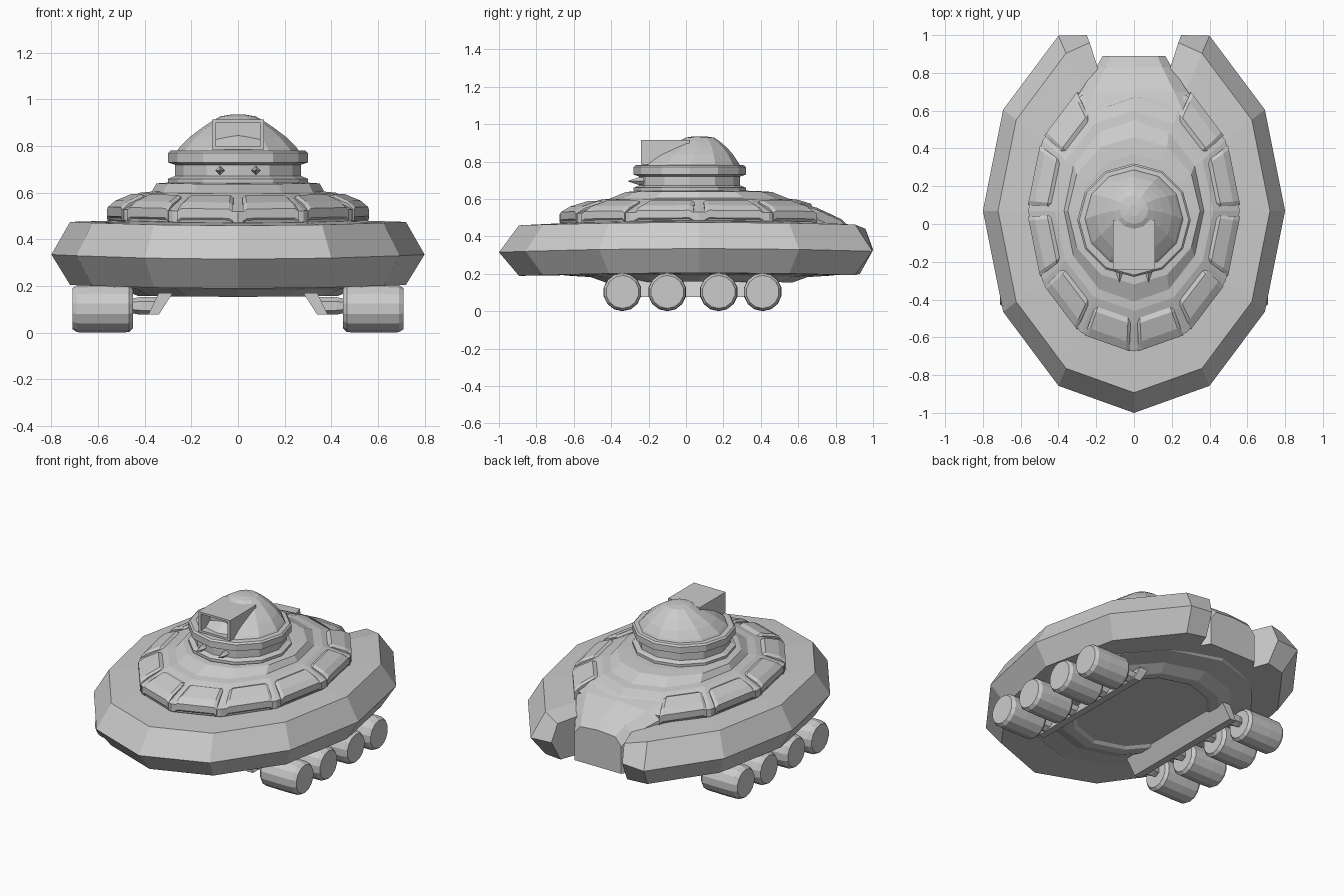
import bpy, bmesh
from math import sin, cos, pi, radians

if "Cube" in bpy.data.objects:
    bpy.data.objects.remove(bpy.data.objects["Cube"])

CY = 0.07  # centre of the oval hull along y


def sag(y, z):
    """Hull levels dip slightly toward the nose and tail."""
    return z - 0.02 * ((y - CY) / 1.07) ** 2


def oval(a, b, ang, z):
    """Point on an oval; angle 0 is the nose, +90 degrees the right side."""
    y = CY - b * cos(ang)
    return (a * sin(ang), y, sag(y, z))


def loft(name, rings, caps=True):
    """Skin a list of closed rings that share one vertex count."""
    bm = bmesh.new()
    vs = [[bm.verts.new(p) for p in r] for r in rings]
    n = len(vs[0])
    for r, s in zip(vs, vs[1:]):
        for i in range(n):
            j = (i + 1) % n
            bm.faces.new((r[i], r[j], s[j], s[i]))
    if caps:
        bm.faces.new(vs[0])
        bm.faces.new(vs[-1])
    bmesh.ops.recalc_face_normals(bm, faces=bm.faces)
    me = bpy.data.meshes.new(name)
    bm.to_mesh(me)
    bm.free()
    ob = bpy.data.objects.new(name, me)
    bpy.context.collection.objects.link(ob)
    return ob


def circle(r, cy, z, n=12):
    return [(r * sin(2 * pi * i / n), cy - r * cos(2 * pi * i / n), z) for i in range(n)]


# Outer hull: horseshoe sweep with bevelled rim, open at the tail
section = [(1, .335), (.9, .475), (.5, .485), (.5, .2), (.9, .205)]
horn = [(.25, 1.0, .33), (.235, .96, .44), (.15, .7, .455), (.15, .7, .2), (.235, .93, .2)]
stations = [[oval(.8 * s, 1.07 * s, radians(30 * k), z) for s, z in section]
            for k in range(-5, 6)]
stations = [[(-x, y, z) for x, y, z in horn]] + stations + [horn]
loft("outer_hull", stations)

# Upper deck: stepped oval tiers
deck = [(.54, .73, .46), (.56, .745, .485), (.56, .745, .53), (.46, .6, .58),
        (.42, .53, .60), (.37, .48, .605), (.35, .39, .64), (.28, .3, .645)]


def deck_ring(a, b, z):
    ring = [oval(a, b, radians(30 * k), z) for k in range(12)]
    return [(x, min(y, .68), zz) for x, y, zz in ring]


loft("upper_deck", [deck_ring(*d) for d in deck])

# Raised deck panels, separated by grooves at the corners
tiers = [(.552, .74, .485), (.568, .752, .5), (.568, .752, .54), (.535, .705, .567),
         (.465, .605, .595), (.44, .57, .585)]
for k in list(range(-5, 5)):
    ends = []
    for t in (.08, .14, .86, .92):
        row = []
        for a, b, z in tiers:
            p = oval(a, b, radians(30 * k), z)
            q = oval(a, b, radians(30 * (k + 1)), z)
            drop = .012 if t in (.08, .92) else 0
            x, y, zz = [u + (v - u) * t for u, v in zip(p, q)]
            row.append((x, y, zz - drop))
        ends.append(row)
    loft("deck_panel", ends)

# Tail block: tapers back between the two hull horns
tail = [(.40, .38, .60), (.36, .57, .585), (.285, .70, .553), (.2, .83, .492), (.165, .89, .435)]
loft("tail_block", [[(-w, y, .2), (w, y, .2), (w, y, z - .06), (w * .75, y, z - .01), (0, y, z),
                     (-w * .75, y, z - .01), (-w, y, z - .06)] for w, y, z in tail])

# Belly: shallow tub with a recessed floor plate
belly = [(.62, .75, .22), (.6, .72, .2), (.5, .58, .188), (.43, .5, .158),
         (.38, .44, .158), (.36, .42, .17)]
loft("belly", [[oval(a, b, radians(30 * k), z) for k in range(12)] for a, b, z in belly])

# Turret collar and dome
collar = [(.29, .63), (.30, .645), (.30, .66), (.27, .672), (.27, .72), (.30, .73),
          (.30, .77), (.29, .78), (.26, .782)]
loft("turret_collar", [circle(r, .02, z) for r, z in collar])
dome = [(.265, .025, .775), (.25, .03, .795), (.205, .045, .84), (.155, .06, .878),
        (.11, .07, .908), (.075, .075, .928), (.03, .07, .935)]
loft("turret_dome", [circle(*d) for d in dome])


# Sensor housing: box with a recessed front opening
def frame(hw, y, z0, z1):
    return [(-hw, y, z0), (hw, y, z0), (hw, y, z1), (-hw, y, z1)]


loft("sensor_housing", [frame(.112, .02, .785, .915), frame(.112, -.24, .785, .915),
                        frame(.094, -.24, .798, .902), frame(.094, -.15, .798, .902)])

for s in (-1, 1):
    # Small spikes on the collar front
    spike = [[(s * .077 + r * sin(i * pi / 2), y, .695 + r * cos(i * pi / 2))
              for i in range(4)] for r, y in ((.02, -.2), (.02, -.255), (.001, -.31))]
    loft("collar_spike", spike)

    # Suspension rail under the belly
    rail = [(.28, .17), (.34, .077), (.385, .077), (.34, .17)]
    loft("suspension_rail", [[(s * x, y, z) for x, z in rail] for y in (-.4, .46)])

    # Wheels and axles
    for wy in (-.34, -.1, .175, .41):
        wheel = [(.45, .085), (.468, .101), (.605, .103), (.69, .101), (.71, .088)]
        loft("wheel", [[(s * x, wy + r * sin(2 * pi * i / 14), .103 + r * cos(2 * pi * i / 14))
                        for i in range(14)] for x, r in wheel])
        loft("axle", [[(s * x, wy + r * sin(i * pi / 3), .115 + r * cos(i * pi / 3))
                       for i in range(6)] for x, r in ((.34, .038), (.42, .038), (.46, .03))])
